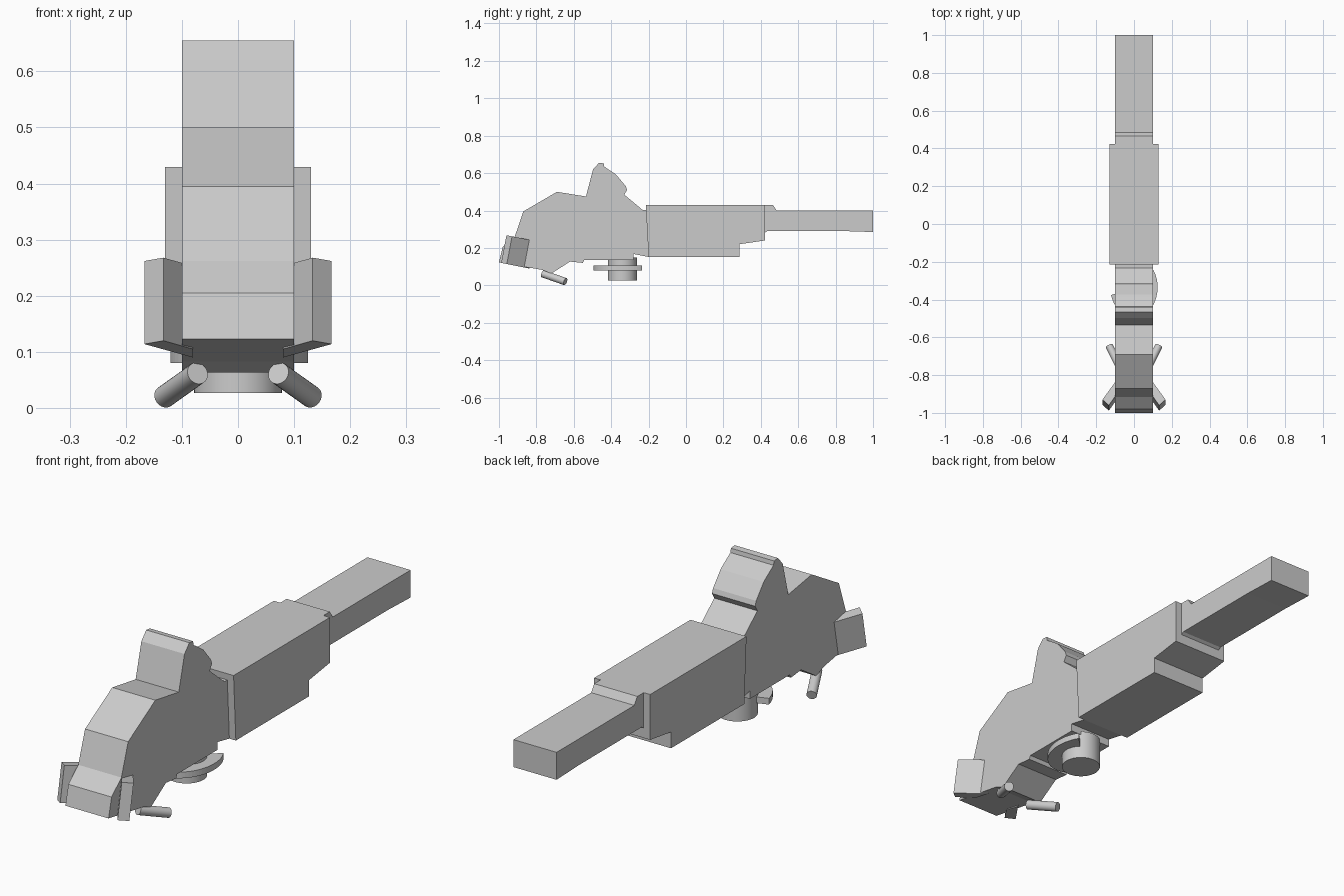
import bpy, bmesh
from math import cos, sin, radians
from mathutils import Vector

if "Cube" in bpy.data.objects:
    bpy.data.objects.remove(bpy.data.objects["Cube"])

grey = bpy.data.materials.new("plain grey")
grey.use_nodes = True
grey.diffuse_color = (0.6, 0.6, 0.6, 1)
grey.node_tree.nodes["Principled BSDF"].inputs["Base Color"].default_value = (0.6, 0.6, 0.6, 1)


def prism(name, base, shift):
    """Solid swept from a flat outline along a shift vector."""
    bm = bmesh.new()
    face = bm.faces.new([bm.verts.new(p) for p in base])
    out = bmesh.ops.extrude_face_region(bm, geom=[face], use_keep_orig=True)
    moved = [v for v in out["geom"] if isinstance(v, bmesh.types.BMVert)]
    bmesh.ops.translate(bm, verts=moved, vec=shift)
    bmesh.ops.recalc_face_normals(bm, faces=bm.faces)
    mesh = bpy.data.meshes.new(name)
    bm.to_mesh(mesh)
    bm.free()
    mesh.materials.append(grey)
    obj = bpy.data.objects.new(name, mesh)
    bpy.context.collection.objects.link(obj)
    return obj


def side_profile(name, half, points):
    return prism(name, [(-half, y, z) for y, z in points], (2 * half, 0, 0))


def rod(name, start, end, radius, sides=32):
    start, end = Vector(start), Vector(end)
    axis = end - start
    bpy.ops.mesh.primitive_cylinder_add(vertices=sides, radius=radius, depth=axis.length,
                                        location=(start + end) / 2)
    obj = bpy.context.object
    obj.name = name
    obj.rotation_euler = axis.to_track_quat("Z", "Y").to_euler()
    obj.data.materials.append(grey)
    bpy.ops.object.shade_smooth_by_angle(angle=radians(35))


# Front body with its raised crest
side_profile("front_body", 0.1, [
    (-1, 0.123), (-0.98, 0.205), (-0.915, 0.262), (-0.87, 0.395), (-0.69, 0.5),
    (-0.535, 0.475), (-0.497, 0.62), (-0.465, 0.655), (-0.44, 0.652), (-0.437, 0.635),
    (-0.385, 0.6), (-0.372, 0.59), (-0.322, 0.53), (-0.315, 0.51), (-0.33, 0.485),
    (-0.232, 0.403), (-0.15, 0.403), (-0.15, 0.16), (-0.2, 0.152), (-0.28, 0.168),
    (-0.28, 0.135), (-0.545, 0.135), (-0.552, 0.12), (-0.62, 0.127), (-0.72, 0.063),
    (-0.77, 0.083)])

# Wide middle housing
side_profile("middle_housing", 0.13, [
    (-0.215, 0.43), (0.423, 0.43), (0.423, 0.24), (0.285, 0.22), (0.285, 0.152),
    (-0.2, 0.152)])

# Rear bar
side_profile("rear_bar", 0.1, [
    (0.38, 0.43), (0.465, 0.43), (0.485, 0.4), (1, 0.4), (1, 0.285), (0.85, 0.29),
    (0.435, 0.29), (0.42, 0.28), (0.38, 0.28)])

# Round knob and partial flange below the body
rod("lower_knob", (0, -0.34, 0.027), (0, -0.34, 0.15), 0.078, 48)
angles = [radians(195 + 203 * i / 36) for i in range(37)]
flange = [(0, -0.335, 0.08)]
flange += [(0.125 * cos(a), -0.335 + 0.16 * sin(a), 0.08) for a in angles]
prism("knob_flange", flange, (0, 0, 0.026))

# Angled cheek plates and splayed pegs on both sides
for side, s in (("left", 1), ("right", -1)):
    plate = [(0.167, -0.93), (0.133, -0.96), (0.08, -0.885), (0.08, -0.81)]
    prism(side + "_cheek_plate",
          [(s * x, y, 0.268 - 0.2 * (y + 0.96)) for x, y in plate], (0, -0.028, -0.148))
    rod(side + "_peg", (s * 0.072, -0.765, 0.062), (s * 0.131, -0.645, 0.02), 0.02, 24)
